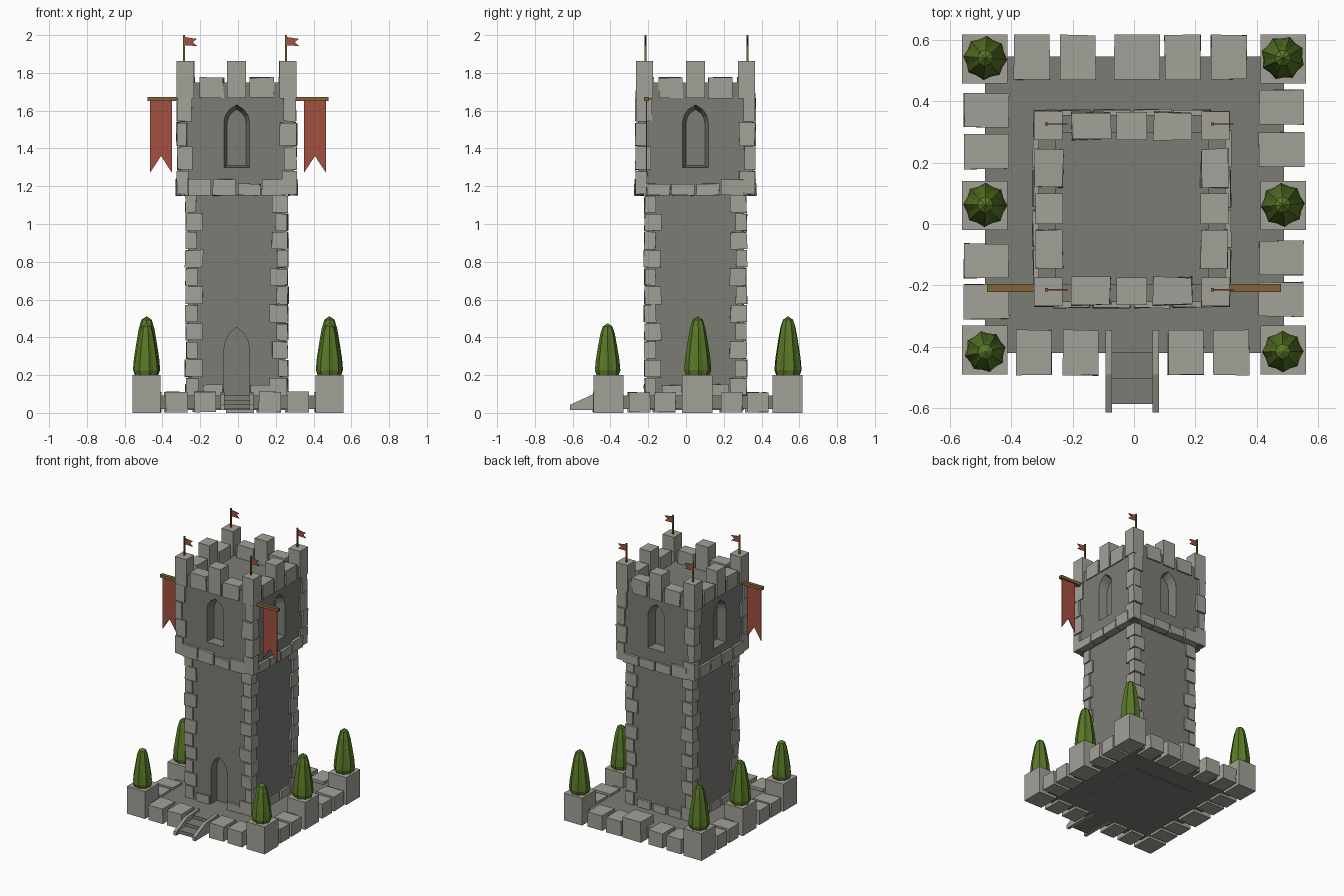
import bpy, bmesh, math, random
from mathutils import Matrix, Vector

if "Cube" in bpy.data.objects:
    bpy.data.objects.remove(bpy.data.objects["Cube"])
random.seed(4)
CX, CY = -0.007, 0.05          # tower axis


def mat(name, c):
    m = bpy.data.materials.new(name)
    m.diffuse_color = (*c, 1)
    m.use_nodes = True
    m.node_tree.nodes["Principled BSDF"].inputs["Base Color"].default_value = m.diffuse_color
    return m


WALL = mat("dark_stone", (0.20, 0.20, 0.18))
STONE = mat("light_stone", (0.36, 0.36, 0.32))
LEAF = mat("leaf", (0.10, 0.19, 0.02))
RED = mat("red_cloth", (0.36, 0.08, 0.05))
WOOD = mat("wood", (0.23, 0.13, 0.04))


def finish(name, bm, m):
    bmesh.ops.recalc_face_normals(bm, faces=bm.faces)
    me = bpy.data.meshes.new(name)
    bm.to_mesh(me)
    bm.free()
    ob = bpy.data.objects.new(name, me)
    bpy.context.collection.objects.link(ob)
    if m:
        me.materials.append(m)
    return ob


def blocks(name, boxes, m=STONE, jit=0.0):
    """One object from boxes (x0, x1, y0, y1, z0, z1)."""
    bm = bmesh.new()
    for x0, x1, y0, y1, z0, z1 in boxes:
        M = Matrix.Translation(((x0 + x1) / 2, (y0 + y1) / 2, (z0 + z1) / 2)) @ \
            Matrix.Diagonal((x1 - x0, y1 - y0, z1 - z0, 1))
        for v in bmesh.ops.create_cube(bm, size=1, matrix=M)["verts"]:
            v.co += Vector([random.uniform(-jit, jit) for _ in range(3)])
    return finish(name, bm, m)


def loft(name, a, b, m):
    """Closed solid between two matching 3D outlines."""
    bm = bmesh.new()
    A, B = [[bm.verts.new(p) for p in o] for o in (a, b)]
    n = len(A)
    bm.faces.new(A)
    bm.faces.new(B[::-1])
    for i in range(n):
        bm.faces.new((A[i], A[(i + 1) % n], B[(i + 1) % n], B[i]))
    return finish(name, bm, m)


def prism_y(name, pts, y0, y1, m):
    return loft(name, [(u, y0, v) for u, v in pts], [(u, y1, v) for u, v in pts], m)


def prism_x(name, pts, x0, x1, m):
    return loft(name, [(x0, u, v) for u, v in pts], [(x1, u, v) for u, v in pts], m)


def arch(hw, z0, zs, zt):
    h = zt - zs
    half = [(hw, z0), (hw, zs), (.87 * hw, zs + .4 * h), (.55 * hw, zs + .73 * h)]
    return half + [(0, zt)] + [(-x, z) for x, z in half[::-1]]


def cut(ob, outer, inner, half, depth, turns):
    """Carve an arched recess into the wall of each given side."""
    for k in turns:
        R = Matrix.Translation((CX, CY, 0)) @ Matrix.Rotation(k * math.pi / 2, 4, 'Z')
        s = 0.02 / depth
        a = [(x + (x - u) * s, -half - .02, z + (z - w) * s) for (x, z), (u, w) in zip(outer, inner)]
        b = [(x, -half + depth, z) for x, z in inner]
        c = loft("recess_cutter", [R @ Vector(p) for p in a], [R @ Vector(p) for p in b], None)
        c.hide_render = True
        md = ob.modifiers.new("recess", 'BOOLEAN')
        md.operation, md.solver, md.object = 'DIFFERENCE', 'EXACT', c
        bpy.context.view_layer.objects.active = ob
        bpy.ops.object.modifier_apply(modifier=md.name)
        bpy.data.objects.remove(c)


def ring(spans, half, thick, out):
    """Boxes along all four tower sides from (u0, u1, z0, z1) spans."""
    res = []
    for k in range(4):
        for u0, u1, z0, z1 in spans(k):
            d0, d1 = half - thick, half + out
            x0, x1, y0, y1 = [(u0, u1, -d1, -d0), (d0, d1, u0, u1),
                              (-u1, -u0, d0, d1), (-d1, -d0, -u1, -u0)][k]
            res.append((CX + x0, CX + x1, CY + y0, CY + y1, z0, z1))
    return res


def quoins(half, z0, z1, n, long, short):
    res = []
    h = (z1 - z0) / n
    for ci, (sx, sy) in enumerate([(-1, -1), (1, -1), (1, 1), (-1, 1)]):
        for i in range(n):
            lx, ly = (long, short) if (i + ci) % 2 else (short, long)
            lx += random.uniform(-.008, .008)
            o = half + random.uniform(-.003, .003)
            xs = sorted((CX + sx * o, CX + sx * (o - lx)))
            ys = sorted((CY + sy * o, CY + sy * (o - ly)))
            res.append((*xs, *ys, z0 + i * h + .003, z0 + (i + 1) * h - .003))
    return res


# Tower shaft with door recess
H1, H2 = .258, .304
shaft = blocks("tower_shaft", [(CX - H1, CX + H1, CY - H1, CY + H1, .015, 1.17)], WALL)
door = arch(.067, .09, .34, .453)
cut(shaft, door, door, H1, .07, [0])

# Upper storey with sunken roof and a window on each side
bm = bmesh.new()
bmesh.ops.create_cube(bm, size=1, matrix=Matrix.Translation((CX, CY, 1.4525)) @
                      Matrix.Diagonal((2 * H2, 2 * H2, .595, 1)))
bm.normal_update()
top = max(bm.faces, key=lambda f: f.calc_center_median().z)
bmesh.ops.inset_individual(bm, faces=[top], thickness=.08)
f = bmesh.ops.extrude_discrete_faces(bm, faces=[top])["faces"][0]
bmesh.ops.translate(bm, verts=f.verts, vec=(0, 0, -.07))
upper = finish("upper_storey", bm, WALL)
cut(upper, arch(.068, 1.298, 1.54, 1.632), arch(.05, 1.31, 1.535, 1.607), H2, .06, range(4))

# Corner stones and stone courses
blocks("shaft_corner_stones", quoins(.271, .09, 1.155, 11, .088, .06), jit=.003)
blocks("upper_corner_stones", quoins(.317, 1.155, 1.668, 4, .085, .06), jit=.003)
blocks("base_course", ring(lambda k: [(u - .052, u + .052, .08, .145 + random.uniform(-.006, .008))
       for u in (-.125, 0, .125) if k or u], H1, .02, .014), jit=.003)
blocks("corbel_course", ring(lambda k: [(u - .06, u + .06, 1.152, 1.213 + random.choice((0, 0, 0, .024)))
       for u in (-.195, -.066, .066, .195)], H2, .03, .018), jit=.003)

# Battlements: tall corners and middles, low blocks between
tall = [(CX + sx * .272 - .046, CX + sx * .272 + .046, CY + sy * .27 - .046, CY + sy * .27 + .046, 1.665, 1.862)
        for sx in (-1, 1) for sy in (-1, 1)]
blocks("corner_merlons", tall)
blocks("middle_merlons", ring(lambda k: [(-.05, .05, 1.667, 1.862)], H2, .08, .01))
blocks("low_merlons", ring(lambda k: [(s * .132 - .063, s * .132 + .063, 1.667, 1.775)
       for s in (-1, 1)], H2, .08, .01), jit=.004)

# Base slab with border blocks
blocks("base_slab", [(-.485, .488, -.42, .545, .02, .092)], WALL)
posts = [(s * .485 - .074, s * .485 + .074, y - .08, y + .08, 0, .2)
         for s in (-1, 1) for y in (-.41, .06, .537)]
blocks("planter_posts", posts)
border = [(x - .058, x + .058, -.492, -.345, .003, .112) for x in (-.325, -.173, .168, .317)]
border += [(x - .058, x + .058, .47, .615, .003, .112) for x in (-.332, -.182, .158, .308)]
border += [(-.065, .085, .47, .615, 0, .15)]
for s, ys in ((-1, (.37, .235, -.12, -.253)), (1, (.38, .243, -.11, -.245))):
    border += [(s * .48 - .073, s * .48 + .073, y - .056, y + .056, .003, .108) for y in ys]
blocks("border_blocks", border, jit=.002)

# Entrance steps and sloped side walls
blocks("steps", [(-.075, .065, y, -.34, .02, z) for y, z in ((-.585, .045), (-.505, .068), (-.42, .092))], WALL)
cheek = [(-.613, .015), (-.613, .043), (-.49, .1), (-.345, .11), (-.345, .015)]
for x in (-.093, .06):
    prism_x("step_side_wall", cheek, x, x + .022, STONE)

# Ribbed cypress shrubs
profile = [(.062, 0), (.072, .03), (.067, .09), (.054, .175), (.041, .25), (.027, .295)]
for sx in (-1, 1):
    for y, s in ((-.415, .88), (.062, 1), (.54, 1)):
        bm = bmesh.new()
        a0 = random.uniform(0, .7)
        rows = [[bm.verts.new((sx * .484 + r * (1 if i % 2 else .88) * (.5 + .5 * s) * math.cos(a0 + i * math.pi / 8),
                               y + r * (1 if i % 2 else .88) * (.5 + .5 * s) * math.sin(a0 + i * math.pi / 8),
                               .198 + z * s)) for i in range(16)] for r, z in profile]
        tip = bm.verts.new((sx * .484, y, .198 + .314 * s))
        bm.faces.new(rows[0][::-1])
        for i in range(16):
            j = (i + 1) % 16
            for p, q in zip(rows, rows[1:]):
                bm.faces.new((p[i], p[j], q[j], q[i]))
            bm.faces.new((rows[-1][i], rows[-1][j], tip))
        finish("shrub", bm, LEAF)

# Small flags on the corners
for x in (-.285, .255):
    for y in (-.214, .325):
        blocks("flag_pole", [(x - .005, x + .005, y - .005, y + .005, 1.85, 2.0)], WOOD)
        prism_y("flag", [(x, 1.945), (x, 1.99), (x + .068, 1.98), (x + .045, 1.963), (x + .068, 1.943)],
                y - .002, y + .002, RED)

# Hanging swallow-tailed banners
for s in (-1, 1):
    x0, x1 = sorted((s * .3, s * .478))
    blocks("banner_rod", [(x0, x1, -.222, -.196, 1.65, 1.672)], WOOD)
    a, b = s * .35, s * .465
    prism_y("banner", [(a, 1.655), (a, 1.272), ((a + b) / 2, 1.36), (b, 1.272), (b, 1.655)],
            -.212, -.206, RED)
